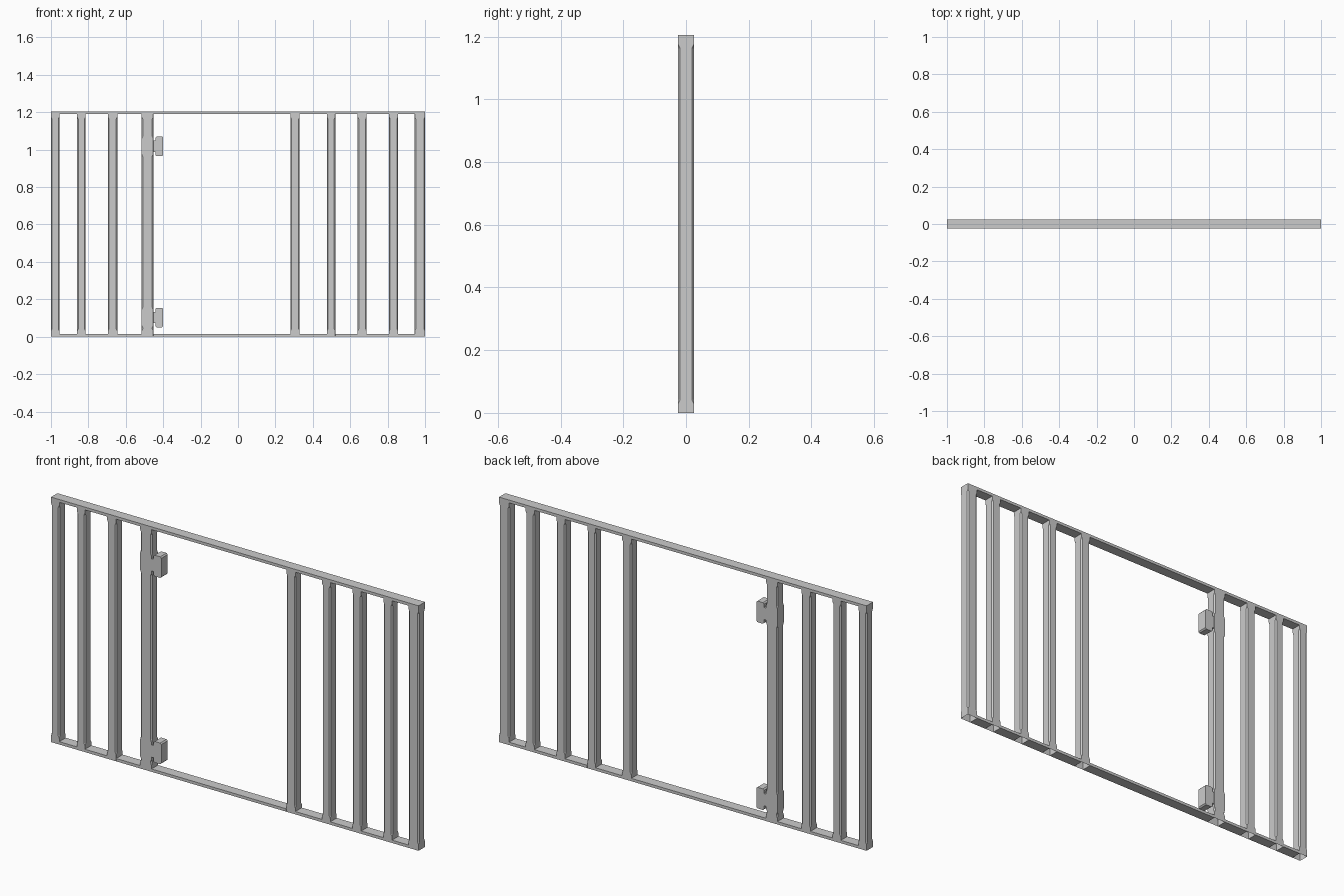
import bpy, bmesh

if "Cube" in bpy.data.objects:
    bpy.data.objects.remove(bpy.data.objects["Cube"])

H, T, D = 1.205, 0.014, 0.025   # height, rail thickness, half depth
CH = 0.006                      # post edge chamfer


def finish(bm, name):
    bmesh.ops.recalc_face_normals(bm, faces=bm.faces[:])
    me = bpy.data.meshes.new(name)
    bm.to_mesh(me)
    bm.free()
    ob = bpy.data.objects.new(name, me)
    bpy.context.collection.objects.link(ob)
    return ob


def box(name, x0, x1, z0, z1):
    bm = bmesh.new()
    bmesh.ops.create_cube(bm, size=1)
    for v in bm.verts:
        v.co.x = (x0 + x1) / 2 + v.co.x * (x1 - x0)
        v.co.y *= 2 * D
        v.co.z = (z0 + z1) / 2 + v.co.z * (z1 - z0)
    return finish(bm, name)


def post(name, x0, x1, blocks):
    """Hollow open-ended post, chamfered except over the square blocks."""
    rings = []
    for a, b in blocks:
        if a > 0:
            rings += [(a - 0.012, CH)]
        rings += [(a, 0.0002), (b, 0.0002)]
        if b < H - T:
            rings += [(b + 0.012, CH)]
    bm = bmesh.new()
    prev = None
    for z, c in rings:
        pts = [(x0 + c, -D), (x1 - c, -D), (x1, -D + c), (x1, D - c),
               (x1 - c, D), (x0 + c, D), (x0, D - c), (x0, -D + c)]
        ring = [bm.verts.new((x, y, z)) for x, y in pts]
        if prev:
            for i in range(8):
                j = (i + 1) % 8
                bm.faces.new((prev[i], prev[j], ring[j], ring[i]))
        prev = ring
    return finish(bm, name)


def hinge(name, zc):
    # T-shaped lug: narrow neck on the post, taller rounded head
    half = [(-0.452, 0.030), (-0.442, 0.030), (-0.442, 0.046),
            (-0.436, 0.052), (-0.406, 0.052), (-0.400, 0.046)]
    prof = half + [(x, -z) for x, z in reversed(half)]
    bm = bmesh.new()
    f = bm.faces.new([bm.verts.new((x, -D, zc + z)) for x, z in prof])
    r = bmesh.ops.extrude_face_region(bm, geom=[f])
    vs = [g for g in r["geom"] if isinstance(g, bmesh.types.BMVert)]
    bmesh.ops.translate(bm, verts=vs, vec=(0, 2 * D, 0))
    return finish(bm, name)


# Vertical posts
spans = [(-1.0, -0.955), (-0.86, -0.815), (-0.695, -0.645), (-0.515, -0.453),
         (0.28, 0.33), (0.475, 0.52), (0.64, 0.688), (0.808, 0.856), (0.945, 1.0)]
ends = [(0, 0.03), (H - 0.03, H - T)]
hinge_z = (0.102, 1.018)
for i, (a, b) in enumerate(spans):
    if i == 3:
        blocks = [ends[0]] + [(z - 0.042, z + 0.042) for z in hinge_z] + [ends[1]]
        post("hinge_post", a, b, blocks)
    else:
        post(f"post_{i + 1}", a, b, ends)

# Rails: continuous on top, segments between the open post feet below
box("top_rail", -1, 1, H - T, H)
for i in range(len(spans) - 1):
    box(f"bottom_rail_{i + 1}", spans[i][1], spans[i + 1][0], 0, T)

# Hinge lugs
for label, z in zip(("lower", "upper"), hinge_z):
    hinge(f"{label}_hinge", z)
